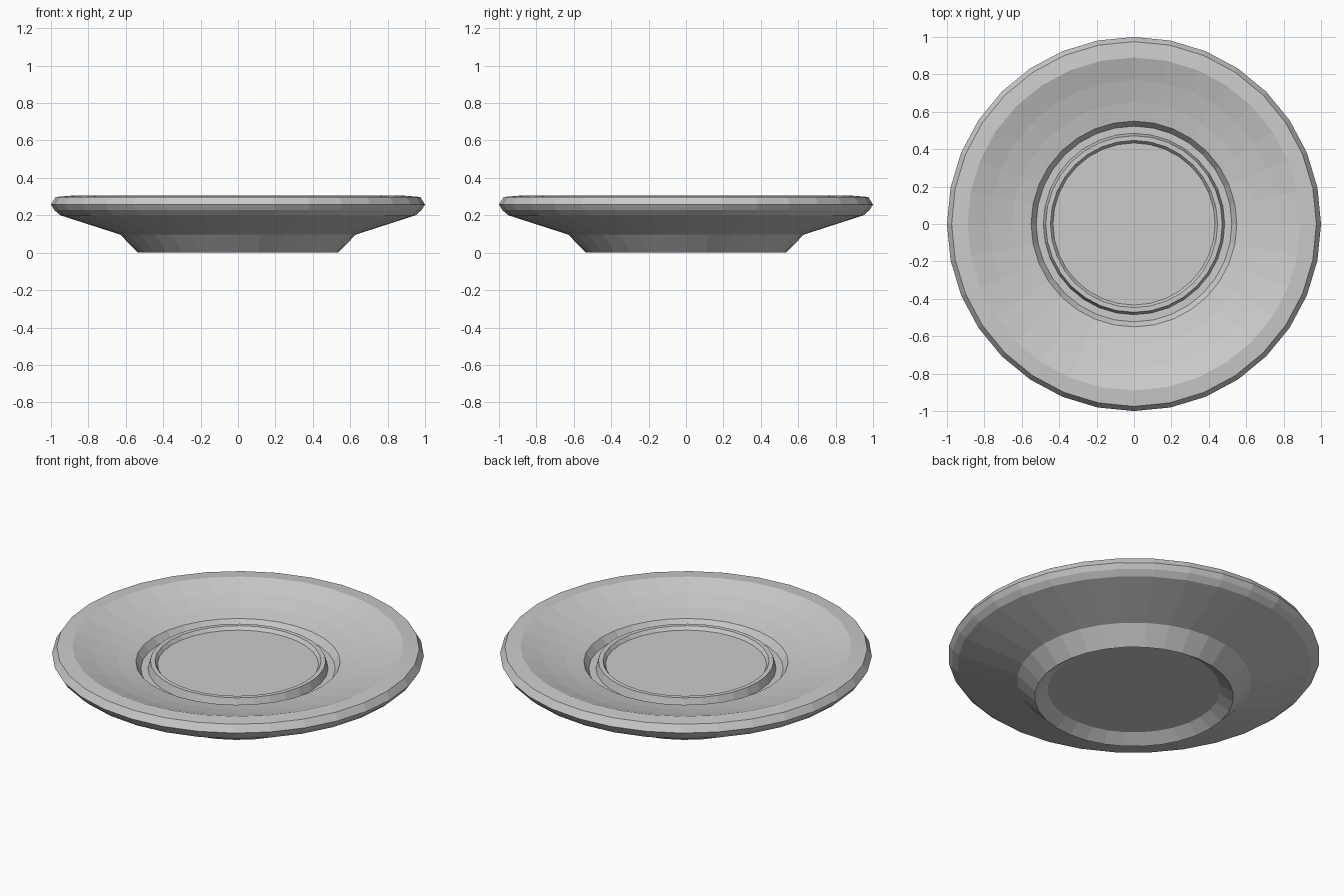
import bpy, bmesh, math

if "Cube" in bpy.data.objects:
    bpy.data.objects.remove(bpy.data.objects["Cube"])

SEGMENTS = 32

# Saucer cross-section (radius, height), from the underside round to the top
PROFILE = [
    (0.465, 0.047), (0.535, 0.0),                              # recessed base and foot
    (0.63, 0.097), (0.95, 0.20),                               # foot flare, underside
    (0.982, 0.228), (1.0, 0.257), (0.975, 0.298), (0.89, 0.305),  # rounded rim
    (0.77, 0.265), (0.65, 0.234), (0.55, 0.215),               # dished top
    (0.523, 0.175), (0.485, 0.175),                            # groove
    (0.472, 0.22), (0.447, 0.22), (0.433, 0.20),               # cup ridge and well
]


def lathe(name, profile, segments):
    bm = bmesh.new()
    rings = []
    for r, z in profile:
        rings.append([bm.verts.new((r * math.cos(a), r * math.sin(a), z))
                      for a in (2 * math.pi * i / segments for i in range(segments))])
    for low, high in zip(rings, rings[1:]):
        for i in range(segments):
            j = (i + 1) % segments
            bm.faces.new((low[i], low[j], high[j], high[i]))
    # Flat base and well discs
    bm.faces.new(rings[0][::-1])
    bm.faces.new(rings[-1])
    bmesh.ops.recalc_face_normals(bm, faces=bm.faces[:])
    mesh = bpy.data.meshes.new(name)
    bm.to_mesh(mesh)
    bm.free()
    obj = bpy.data.objects.new(name, mesh)
    bpy.context.collection.objects.link(obj)
    return obj


lathe("saucer", PROFILE, SEGMENTS)
